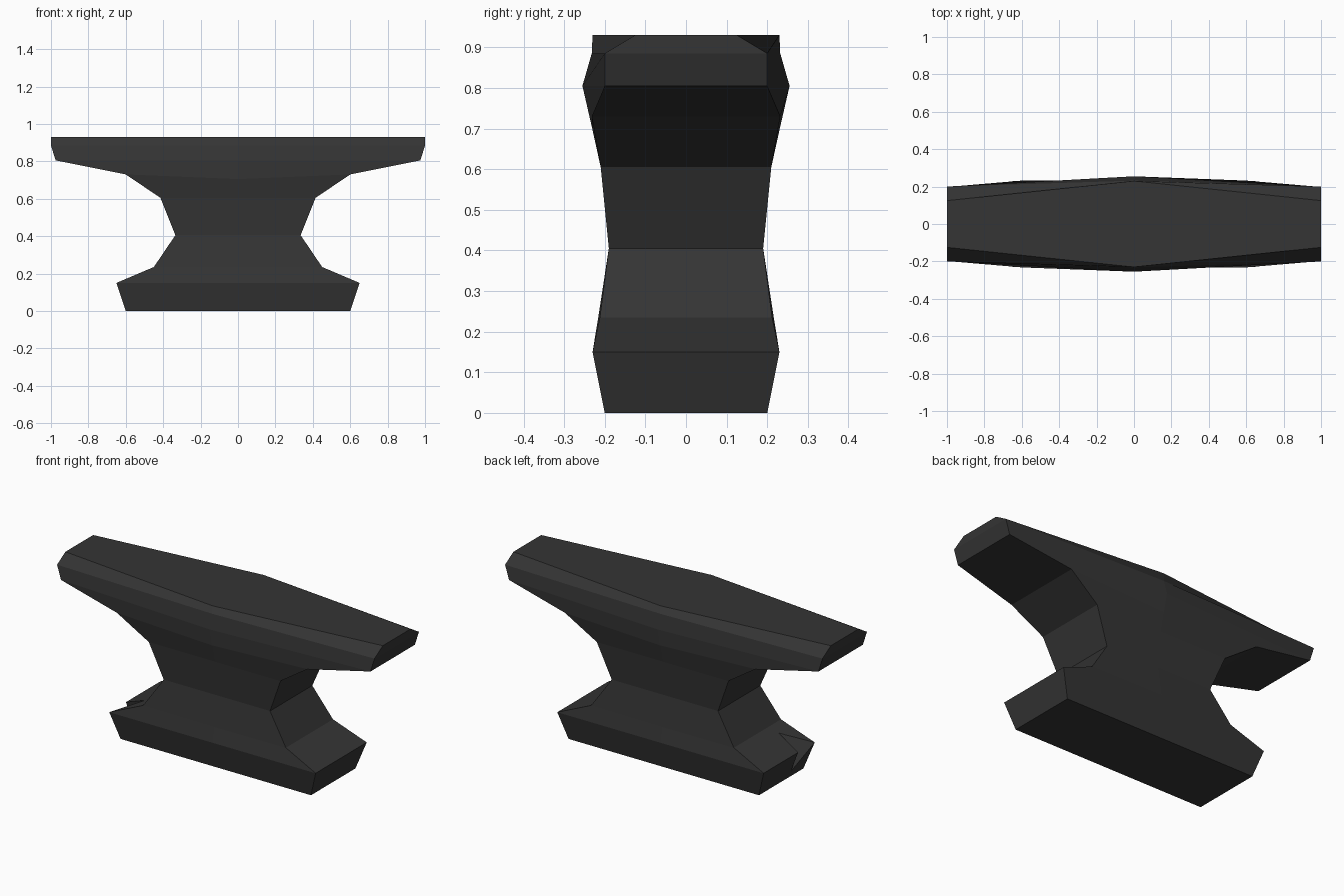
import bpy
import bmesh
from mathutils import Vector

cube = bpy.data.objects.get("Cube")
if cube:
    bpy.data.objects.remove(cube, do_unlink=True)

# One dark iron colour
iron = bpy.data.materials.new("dark iron")
iron.use_nodes = True
colour = (0.035, 0.035, 0.035, 1)
iron.diffuse_color = colour
bsdf = next(n for n in iron.node_tree.nodes if n.type == 'BSDF_PRINCIPLED')
bsdf.inputs["Base Color"].default_value = colour
bsdf.inputs["Roughness"].default_value = 0.8


def make_object(name, bm):
    bmesh.ops.recalc_face_normals(bm, faces=bm.faces)
    mesh = bpy.data.meshes.new(name)
    bm.to_mesh(mesh)
    bm.free()
    mesh.materials.append(iron)
    obj = bpy.data.objects.new(name, mesh)
    bpy.context.collection.objects.link(obj)
    return obj


# Levels: end height, half length, half width at end, middle height, half width at middle
levels = [
    (0.0, 0.60, 0.20, 0.0, 0.20),
    (0.15, 0.65, 0.23, 0.15, 0.23),
    (0.235, 0.45, 0.212, 0.235, 0.216),
    (0.405, 0.335, 0.19, 0.405, 0.19),
    (0.605, 0.415, 0.21, 0.605, 0.21),
    (0.73, 0.60, 0.232, 0.705, 0.232),
    (0.805, 0.975, 0.20, 0.805, 0.255),
    (0.885, 1.0, 0.20, 0.885, 0.232),
    (0.93, 1.0, 0.125, 0.93, 0.23),
]

# Stack six-sided rings into the waisted body with its tapered top
bm = bmesh.new()
rings = []
for z, length, end, mid_z, mid in levels:
    corners = [(length, -end, z), (length, end, z), (0, mid, mid_z),
               (-length, end, z), (-length, -end, z), (0, -mid, mid_z)]
    rings.append([bm.verts.new(c) for c in corners])
for low, high in zip(rings, rings[1:]):
    for i in range(6):
        j = (i + 1) % 6
        bm.faces.new((low[i], low[j], high[j], high[i]))
bm.faces.new(rings[0][::-1])
bm.faces.new(rings[-1])
body = make_object("anvil_body", bm)

# Chip in one corner of the foot, cut with a small wedge
corner = Vector((-0.65, -0.23, 0.15))
upper = Vector((-0.506, -0.11, 0.211))
lower = Vector((-0.612, -0.07, 0.036))
rim = Vector((-0.65, -0.08, 0.15))
outside = rim * 2 - (upper + lower) / 2
bm = bmesh.new()
points = [bm.verts.new(p) for p in (corner, upper, lower, outside)]
for skip in range(4):
    bm.faces.new([p for i, p in enumerate(points) if i != skip])
cutter = make_object("chip_cutter", bm)
cutter.hide_render = True
cutter.hide_set(True)
chip = body.modifiers.new("chip", 'BOOLEAN')
chip.operation = 'DIFFERENCE'
chip.solver = 'EXACT'
chip.object = cutter

# Bake the chip and drop the cutter
bpy.context.view_layer.objects.active = body
body.select_set(True)
bpy.ops.object.modifier_apply(modifier=chip.name)
bpy.data.objects.remove(cutter, do_unlink=True)
